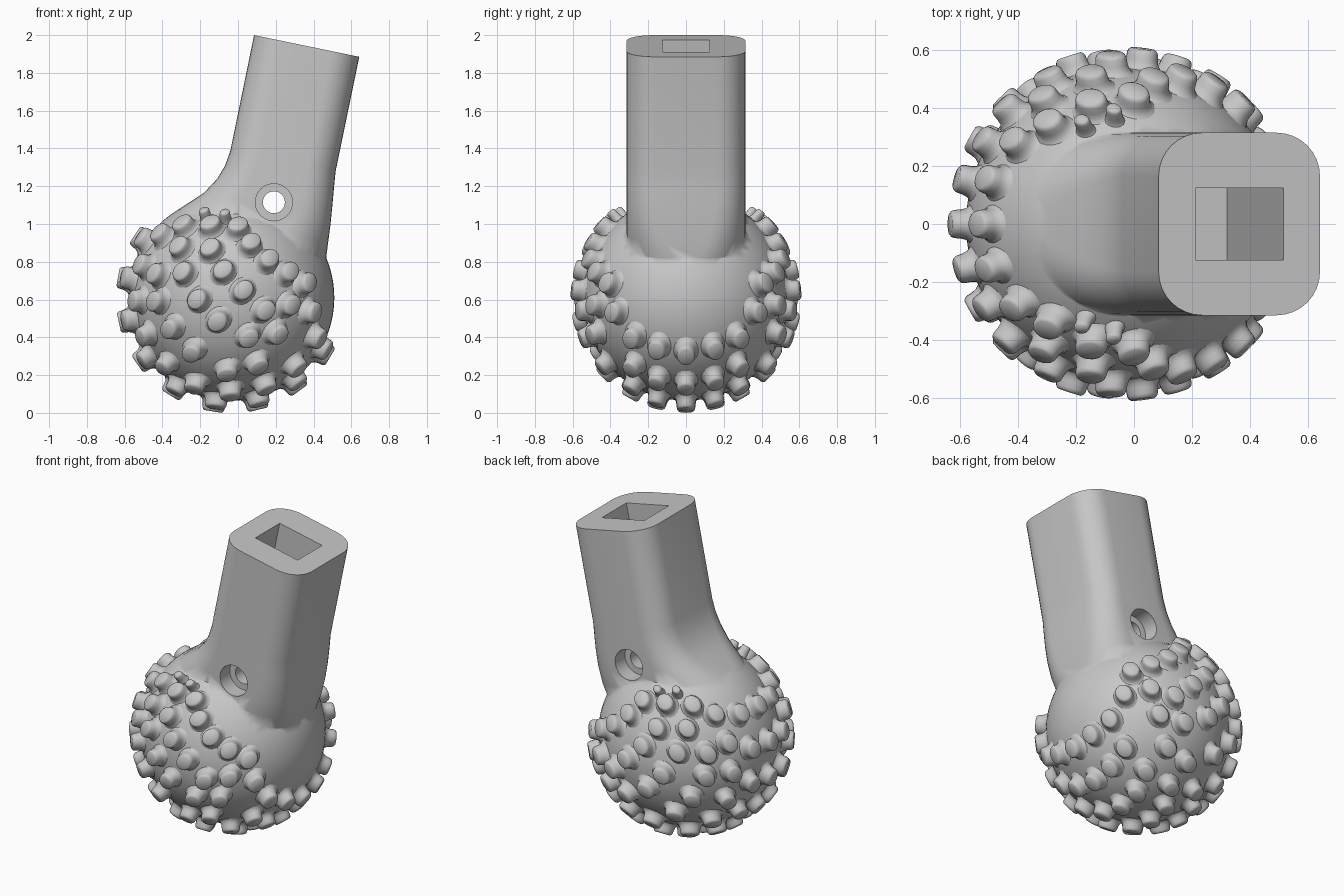
import bpy, bmesh, math
from mathutils import Vector, Matrix

if "Cube" in bpy.data.objects:
    bpy.data.objects.remove(bpy.data.objects["Cube"])

CENTRE = Vector((-0.035, 0, 0.61))
CORE = 0.545
TILT = math.atan(0.207)
TOP = Vector((0.3635, 0, 1.942))

grey = bpy.data.materials.new("plain_grey")
grey.use_nodes = True
colour = (0.57, 0.57, 0.57, 1)
grey.diffuse_color = colour
grey.node_tree.nodes["Principled BSDF"].inputs["Base Color"].default_value = colour


def make(name, bm):
    bmesh.ops.recalc_face_normals(bm, faces=bm.faces)
    mesh = bpy.data.meshes.new(name)
    bm.to_mesh(mesh)
    bm.free()
    obj = bpy.data.objects.new(name, mesh)
    bpy.context.collection.objects.link(obj)
    mesh.materials.append(grey)
    return obj


def loft(bm, rings):
    """Skin a list of equal-length point rings and cap both ends."""
    rows = [[bm.verts.new(p) for p in ring] for ring in rings]
    n = len(rows[0])
    for a, b in zip(rows, rows[1:]):
        for i in range(n):
            j = (i + 1) % n
            bm.faces.new((a[i], a[j], b[j], b[i]))
    bm.faces.new(rows[0])
    bm.faces.new(rows[-1])


def section(left, right, r_left, r_right, half=0.315, steps=8):
    """Rounded rectangle on the slanted plane from left to right."""
    (x0, z0), (x1, z1) = left, right
    corners = [(x1, -1, r_right), (x1, 1, r_right), (x0, 1, r_left), (x0, -1, r_left)]
    points = []
    for k, (x, side, r) in enumerate(corners):
        cx = x - r if x == x1 else x + r
        cy = side * (half - r)
        for s in range(steps + 1):
            a = math.radians(-90 + 90 * k + 90 * s / steps)
            px = cx + r * math.cos(a)
            t = (px - x0) / (x1 - x0)
            points.append((px, cy + r * math.sin(a), z0 + t * (z1 - z0)))
    return points


def boolean(target, tool, operation):
    mod = target.modifiers.new(operation, "BOOLEAN")
    mod.operation = operation
    mod.solver = "EXACT"
    mod.object = tool
    bpy.context.view_layer.objects.active = target
    bpy.ops.object.modifier_apply(modifier=mod.name)
    bpy.data.objects.remove(tool)


def smooth(obj, angle):
    bpy.ops.object.select_all(action="DESELECT")
    obj.select_set(True)
    bpy.context.view_layer.objects.active = obj
    bpy.ops.object.shade_smooth_by_angle(angle=math.radians(angle))


# Tilted neck, flaring into the ball
bm = bmesh.new()
loft(bm, [
    section((0.085, 2.0), (0.642, 1.885), 0.15, 0.15),
    section((-0.04, 1.39), (0.517, 1.28), 0.15, 0.15),
    section((-0.068, 1.31), (0.508, 1.19), 0.155, 0.15),
    section((-0.11, 1.24), (0.5, 1.1), 0.165, 0.155),
    section((-0.18, 1.165), (0.49, 1.0), 0.19, 0.17),
    section((-0.3, 1.087), (0.477, 0.9), 0.25, 0.2),
    section((-0.42, 0.98), (0.467, 0.82), 0.3, 0.25),
    section((-0.4, 0.85), (0.42, 0.64), 0.31, 0.3),
])
body = make("neck_and_ball", bm)

# Ball core
bm = bmesh.new()
bmesh.ops.create_uvsphere(bm, u_segments=64, v_segments=40, radius=CORE,
                          matrix=Matrix.Translation(CENTRE))
boolean(body, make("ball_core", bm), "UNION")

# Rectangular socket down the neck
bm = bmesh.new()
bmesh.ops.create_cube(bm, size=1, matrix=Matrix.Translation(TOP)
                      @ Matrix.Rotation(TILT, 4, "Y")
                      @ Matrix.Diagonal((0.31, 0.25, 1.92, 1)))
boolean(body, make("socket_cutter", bm), "DIFFERENCE")


# Cross hole with a counterbore on both sides
def bore(radius, y, depth):
    cutter = bmesh.new()
    bmesh.ops.create_cone(cutter, cap_ends=True, segments=48, radius1=radius,
                          radius2=radius, depth=depth,
                          matrix=Matrix.Translation((0.19, y, 1.115))
                          @ Matrix.Rotation(math.pi / 2, 4, "X"))
    boolean(body, make("hole_cutter", cutter), "DIFFERENCE")


bore(0.058, 0, 1)
for side in (-1, 1):
    bore(0.098, side * 0.36, 0.29)
smooth(body, 55)

# Studs: oval lathed knobs with a flared foot, (radius, distance from ball centre)
PROFILE = [(0.08, 0.535), (0.068, 0.544), (0.06, 0.556), (0.056, 0.572),
           (0.054, 0.594), (0.05, 0.604), (0.042, 0.61)]


def stud(bm, direction, size=1.0):
    d = direction.normalized()
    t = Vector((0.7, 0, 0.7))
    t = (t - d * t.dot(d)).normalized()
    b = d.cross(t)
    rings = []
    for r, h in PROFILE:
        ring = []
        for k in range(20):
            a = math.tau * k / 20
            ring.append(CENTRE + d * h + size * r
                        * (t * 1.08 * math.cos(a) + b * 0.9 * math.sin(a)))
        rings.append(ring)
    loft(bm, rings)


bm = bmesh.new()
# Rows round the ball below the neck: (sideways offset, first angle, last angle, count)
for offset, first, last, count in [(0, 147, 329, 9), (0.155, 146, 331, 9),
                                   (0.29, 138, 335, 10)]:
    radius = math.sqrt(0.59 ** 2 - offset ** 2)
    for k in range(count):
        a = math.radians(first + (last - first) * k / (count - 1))
        for y in {offset, -offset}:
            stud(bm, Vector((radius * math.cos(a), y, radius * math.sin(a))))

# Side studs as (x, z), mirrored front to back
SIDE = [(0, 1), (.07, .91), (.17, .82), (.28, .75), (.38, .69), (-.15, 1.01),
        (-.15, .88), (-.08, .76), (.03, .65), (.15, .54), (.29, .57), (-.32, .89),
        (-.3, .75), (-.22, .6), (-.11, .48), (.06, .39), (.22, .41), (-.37, .44),
        (-.25, .31), (-.06, .2), (.11, .24), (-.45, .74), (-.45, .59), (.41, .53),
        (-.3, 1.01)]
SMALL = [(-.18, 1.07), (-.07, 1.06)]
for x, z in SIDE + SMALL:
    dx, dz = x - CENTRE.x, z - CENTRE.z
    y = math.sqrt(0.6 ** 2 - dx * dx - dz * dz)
    for side in (-1, 1):
        stud(bm, Vector((dx, side * y, dz)), 0.5 if (x, z) in SMALL else 1.0)
studs = make("studs", bm)
smooth(studs, 60)
